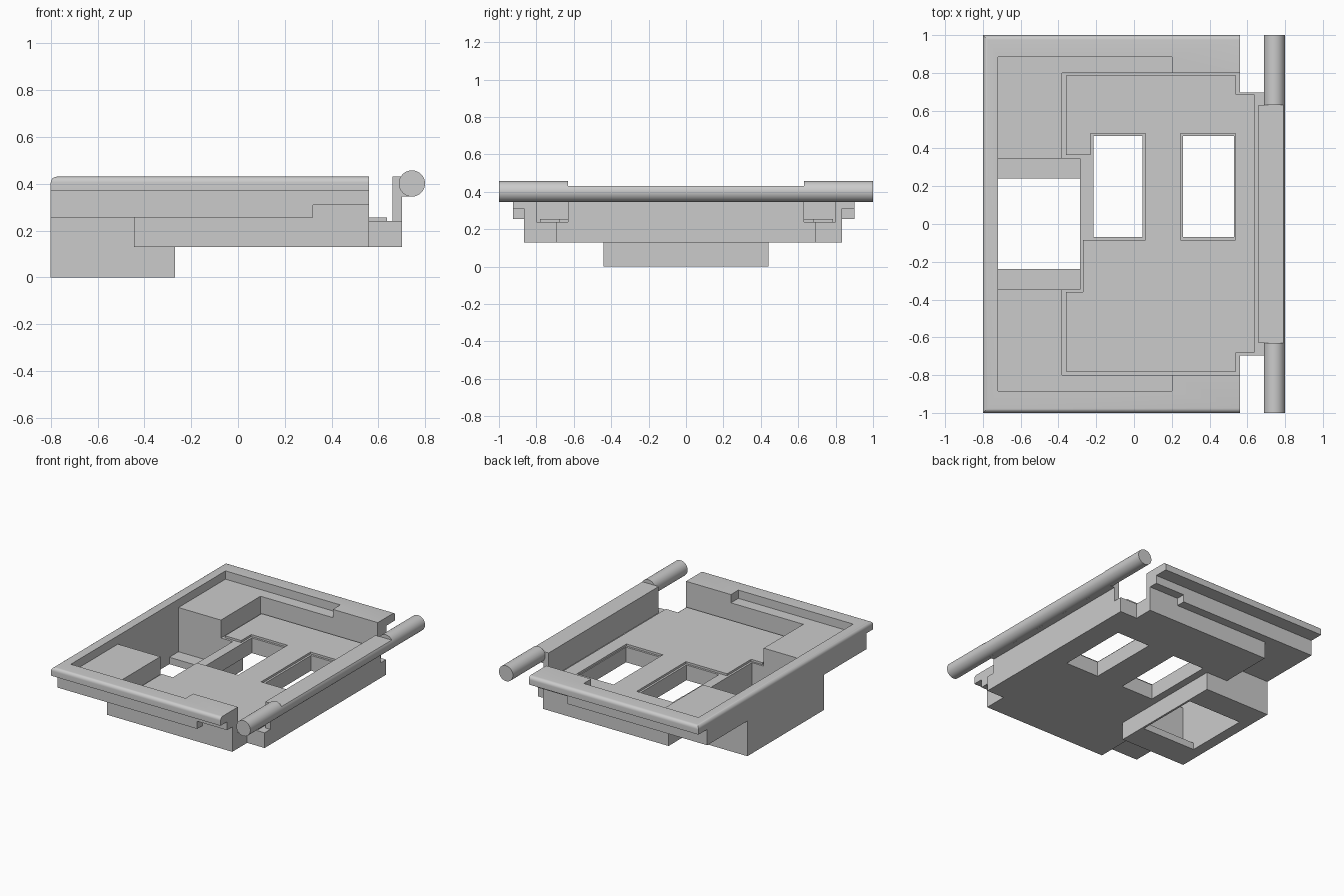
import bpy, bmesh, math
from mathutils import Vector

cube = bpy.data.objects.get("Cube")
if cube:
    bpy.data.objects.remove(cube, do_unlink=True)

grey = bpy.data.materials.new("plain_grey")
grey.use_nodes = True
grey.diffuse_color = (0.6, 0.6, 0.6, 1)
grey.node_tree.nodes["Principled BSDF"].inputs["Base Color"].default_value = (0.6, 0.6, 0.6, 1)


def prism(name, points, start, end, axis="z"):
    """Extrude an outline: (x, y) along z, or (x, z) along y."""
    bm = bmesh.new()
    place = (lambda a, b: (a, b, start)) if axis == "z" else (lambda a, b: (a, start, b))
    move = (0, 0, end - start) if axis == "z" else (0, end - start, 0)
    face = bm.faces.new([bm.verts.new(place(a, b)) for a, b in points])
    top = bmesh.ops.extrude_face_region(bm, geom=[face])["geom"]
    bmesh.ops.translate(bm, vec=move, verts=[v for v in top if isinstance(v, bmesh.types.BMVert)])
    bmesh.ops.recalc_face_normals(bm, faces=bm.faces)
    mesh = bpy.data.meshes.new(name)
    bm.to_mesh(mesh)
    bm.free()
    mesh.materials.append(grey)
    obj = bpy.data.objects.new(name, mesh)
    bpy.context.collection.objects.link(obj)
    return obj


def box(name, x0, x1, y0, y1, z0, z1):
    return prism(name, [(x0, y0), (x1, y0), (x1, y1), (x0, y1)], z0, z1)


def combine(target, other, operation):
    """Apply a boolean and discard the helper."""
    mod = target.modifiers.new(operation.lower(), "BOOLEAN")
    mod.operation, mod.object, mod.solver = operation, other, "EXACT"
    bpy.context.view_layer.objects.active = target
    bpy.ops.object.modifier_apply(modifier=mod.name)
    bpy.data.objects.remove(other, do_unlink=True)


def smooth(obj):
    bpy.ops.object.select_all(action="DESELECT")
    obj.select_set(True)
    bpy.context.view_layer.objects.active = obj
    bpy.ops.object.shade_smooth_by_angle(angle=math.radians(30))


# Top rim with three rounded outer edges
tray = box("tray", -0.8, 0.56, -1, 1, 0.37, 0.43)
bm = bmesh.new()
bm.from_mesh(tray.data)
edges = [e for e in bm.edges if all(v.co.z > 0.42 for v in e.verts)
         and not all(v.co.x > 0.5 for v in e.verts)]
bmesh.ops.bevel(bm, geom=edges, offset=0.025, segments=6, profile=0.5, affect="EDGES")
bm.to_mesh(tray.data)
bm.free()

# Stepped flange, lower body, end plate and deep well joined beneath the rim
flange = [(-0.8, 0.255), (0.32, 0.255), (0.32, 0.31), (0.56, 0.31), (0.56, 0.37), (-0.8, 0.37)]
for part in (
    prism("flange", flange, -0.925, 0.9, "y"),
    box("lower_body", -0.445, 0.56, -0.865, 0.835, 0.13, 0.37),
    box("end_plate", 0.56, 0.70, -0.695, 0.695, 0.13, 0.24),
    box("well", -0.8, -0.27, -0.44, 0.44, 0, 0.37),
):
    combine(tray, part, "UNION")

# Recesses, well opening and windows
windows = [(-0.215, 0.045), (0.26, 0.53)]
cuts = [
    (-0.72, 0.2, -0.885, 0.885, 0.37, 0.6),
    (-0.38, 0.9, -0.8, 0.8, 0.24, 0.6),
    (-0.72, -0.285, -0.347, 0.347, 0.05, 0.6),
    (-0.72, -0.285, -0.237, 0.242, -0.1, 0.6),
] + [(a, b, -0.07, 0.465, -0.1, 0.6) for a, b in windows]
for cut in cuts:
    combine(tray, box("cutter", *cut), "DIFFERENCE")
smooth(tray)

# Raised floor panel, notched around the well and first window
outline = [(-0.36, 0.785), (0.54, 0.785), (0.54, 0.685), (0.637, 0.685), (0.637, -0.68),
           (0.54, -0.68), (0.54, -0.78), (-0.36, -0.78), (-0.36, -0.36), (-0.27, -0.36),
           (-0.27, -0.085), (0.06, -0.085), (0.06, 0.48), (-0.23, 0.48), (-0.23, 0.365),
           (-0.36, 0.365)]
panel = prism("floor_panel", outline, 0.24, 0.255)
combine(panel, box("cutter", 0.245, 0.537, -0.085, 0.48, 0.2, 0.3), "DIFFERENCE")

# Hinge wall carrying the rod
wall = [(0.66, 0.24), (0.70, 0.24), (0.70, 0.345), (0.74, 0.345), (0.74, 0.43), (0.66, 0.43)]
prism("hinge_wall", wall, -0.63, 0.63, "y")

# Hinge rod, flattened on top along the wall
circle = [(0.743 + 0.056 * math.cos(i * math.tau / 48), 0.401 + 0.056 * math.sin(i * math.tau / 48))
          for i in range(48)]
rod = prism("hinge_rod", circle, -1, 1, "y")
combine(rod, box("cutter", 0.6, 0.9, -0.63, 0.63, 0.43, 0.6), "DIFFERENCE")
smooth(rod)
